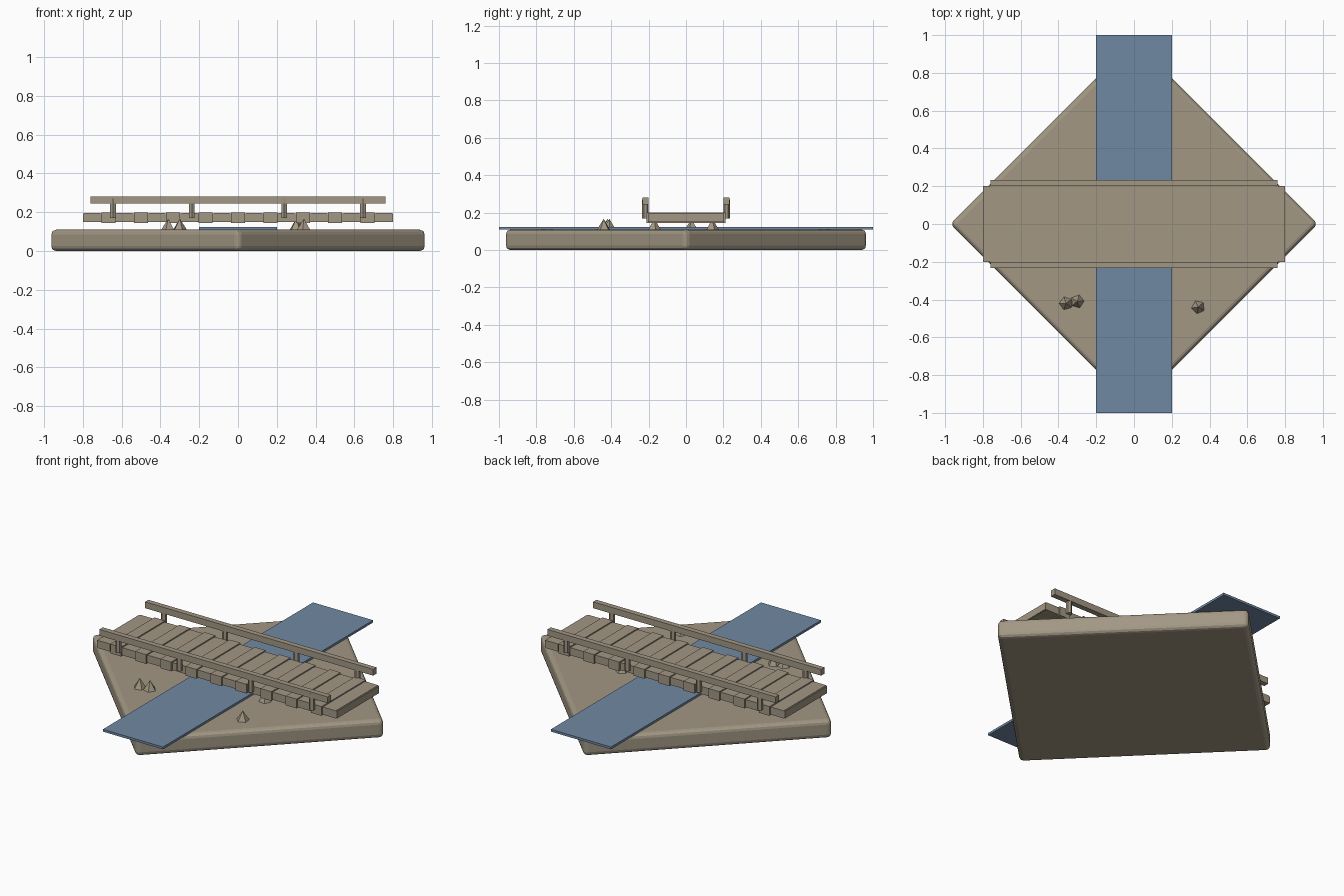
import bpy, math

if "Cube" in bpy.data.objects:
    bpy.data.objects.remove(bpy.data.objects["Cube"])


def material(name, rgb):
    m = bpy.data.materials.new(name)
    m.diffuse_color = (*rgb, 1)
    m.use_nodes = True
    m.node_tree.nodes["Principled BSDF"].inputs["Base Color"].default_value = m.diffuse_color
    return m


STONE = material("warm_beige", (0.36, 0.31, 0.23))
WATER = material("river_blue", (0.16, 0.25, 0.36))


def finish(name, mat):
    ob = bpy.context.object
    ob.name = name
    ob.data.materials.append(mat)
    return ob


def box(name, center, size, mat=STONE, rot=0):
    bpy.ops.mesh.primitive_cube_add(size=1, location=center)
    ob = finish(name, mat)
    ob.scale = size
    bpy.ops.object.transform_apply(location=False, rotation=False, scale=True)
    ob.rotation_euler[2] = rot
    return ob


# Diamond ground slab with rounded edges
base = box("ground", (0, 0, 0.055), (1.376, 1.376, 0.11), rot=math.pi / 4)
bevel = base.modifiers.new("rounded", 'BEVEL')
bevel.width = 0.025
bevel.segments = 3

# River sheet
box("river", (0, 0, 0.116), (0.4, 2, 0.014), WATER)

# Bridge: narrow slab sections with slightly larger cross planks
box("bridge_deck", (0, 0, 0.1715), (1.6, 0.4, 0.043))
for i in range(-4, 5):
    box("plank", (i * 0.167, 0, 0.172), (0.072, 0.42, 0.056))
# Intermediate end boards finishing the deck between planks
for i in range(-5, 5):
    box("board", ((i + 0.5) * 0.167, 0, 0.172), (0.083, 0.404, 0.046))

# Handrails with posts
for y in (-0.217, 0.217):
    box("handrail", (0, y, 0.263), (1.52, 0.032, 0.038))
    for x in (-0.645, -0.238, 0.238, 0.645):
        bpy.ops.mesh.primitive_cylinder_add(
            vertices=6, radius=0.017, depth=0.1, location=(x, y, 0.22))
        finish("post", STONE)

# Small pointed rocks
rocks = [(-0.36, -0.42), (-0.3, -0.41), (0.34, -0.44),
         (0.3, -0.17), (-0.3, 0.03), (0.33, 0.14)]
for i, (x, y) in enumerate(rocks):
    bpy.ops.mesh.primitive_cone_add(
        vertices=5, radius1=0.038, radius2=0, depth=0.06,
        location=(x, y, 0.137), rotation=(0, 0, 0.3 + i * 0.7))
    finish("rock", STONE)
